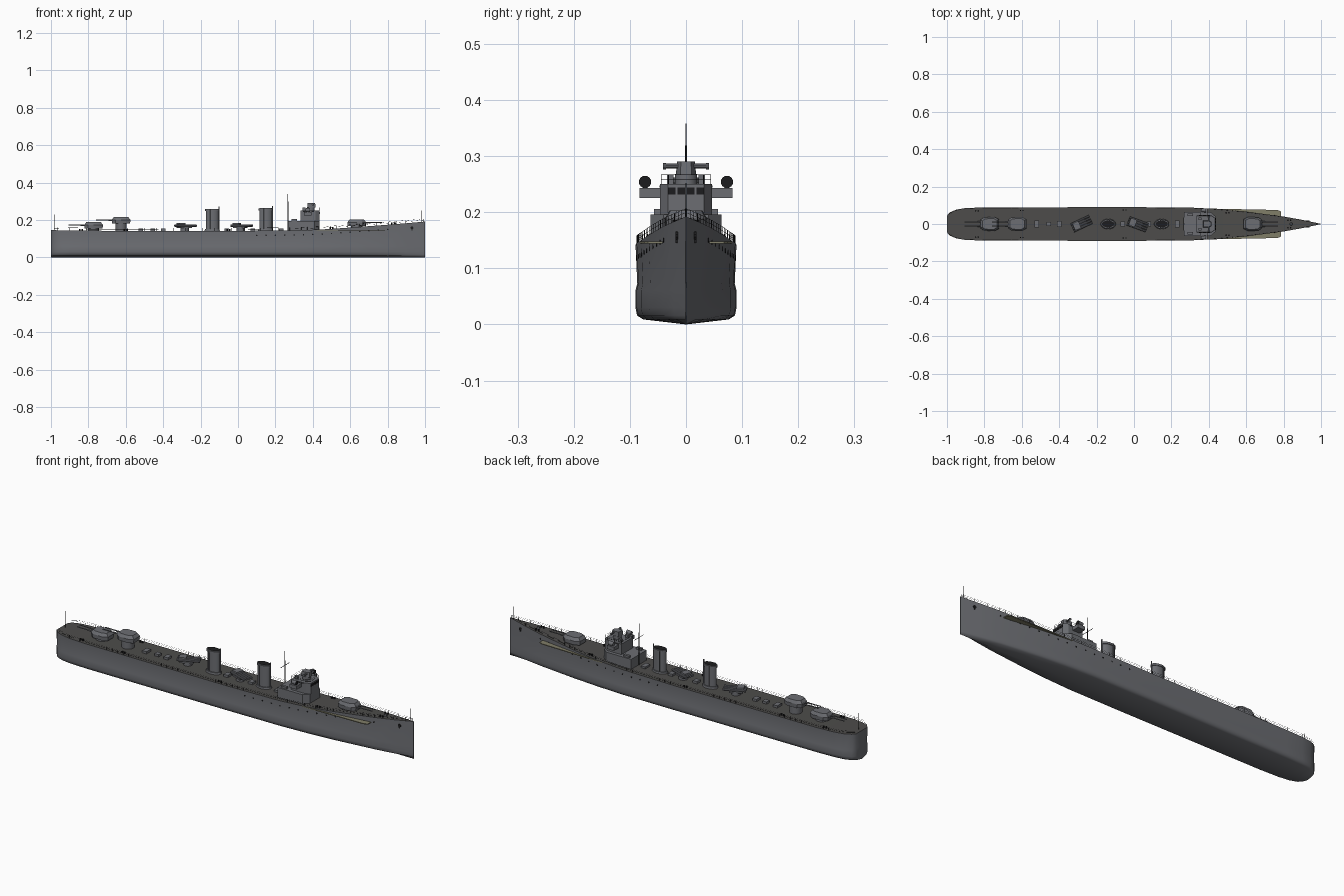
import bpy, bmesh, math
from mathutils import Vector, Matrix

cube = bpy.data.objects.get("Cube")
if cube:
    bpy.data.objects.remove(cube)


def material(name, rgb):
    m = bpy.data.materials.new(name)
    m.use_nodes = True
    m.diffuse_color = (*rgb, 1)
    m.node_tree.nodes["Principled BSDF"].inputs["Base Color"].default_value = (*rgb, 1)
    return m


GREY = material("ship grey", (.15, .155, .17))
DECK = material("deck dark grey", (.075, .073, .07))
BLACK = material("black", (.012, .012, .013))
OLIVE = material("olive plating", (.22, .21, .14))


def finish(bm, name, mats, angle=None):
    bmesh.ops.recalc_face_normals(bm, faces=bm.faces[:])
    me = bpy.data.meshes.new(name)
    bm.to_mesh(me)
    bm.free()
    for m in mats:
        me.materials.append(m)
    ob = bpy.data.objects.new(name, me)
    bpy.context.collection.objects.link(ob)
    if angle:
        bpy.ops.object.select_all(action='DESELECT')
        ob.select_set(True)
        bpy.context.view_layer.objects.active = ob
        bpy.ops.object.shade_smooth_by_angle(angle=math.radians(angle))
    return ob


def add_box(bm, lo, hi):
    lo, hi = Vector(lo), Vector(hi)
    bmesh.ops.create_cube(bm, size=1, matrix=Matrix.Translation((lo + hi) / 2)
                          @ Matrix.Diagonal((*(hi - lo), 1)))


def add_rod(bm, a, b, r, r2=None, seg=8):
    a, b = Vector(a), Vector(b)
    rot = (b - a).to_track_quat('Z', 'Y').to_matrix().to_4x4()
    bmesh.ops.create_cone(bm, cap_ends=True, segments=seg, radius1=r, radius2=r if r2 is None else r2,
                          depth=(b - a).length, matrix=Matrix.Translation((a + b) / 2) @ rot)


def add_prism(bm, pts, z0, z1, taper=1, centre=(0, 0)):
    c = Vector(centre)
    low = [bm.verts.new((p[0], p[1], z0)) for p in pts]
    top = [bm.verts.new((*(c + (Vector(p) - c) * taper), z1)) for p in pts]
    n = len(pts)
    bm.faces.new(low[::-1])
    cap = bm.faces.new(top)
    for i in range(n):
        bm.faces.new((low[i], low[(i + 1) % n], top[(i + 1) % n], top[i]))
    return cap


def mirrored(half):
    return half + [(x, -y) for x, y in reversed(half)]


def ellipse(cx, rx, ry, n=24):
    return [(cx + rx * math.cos(t * math.tau / n), ry * math.sin(t * math.tau / n)) for t in range(n)]


# Hull stations: x, half width, deck height
STATIONS = [(-1, .045, .146), (-.985, .062, .146), (-.95, .077, .145), (-.9, .085, .144), (-.8, .089, .143),
            (0, .09, .142), (.3, .088, .145), (.45, .08, .15), (.6, .066, .16), (.8, .04, .175),
            (.9, .022, .183), (1, .0008, .192)]


def station(x):
    for a, b in zip(STATIONS, STATIONS[1:]):
        if x <= b[0]:
            t = (x - a[0]) / (b[0] - a[0])
            return a[1] + t * (b[1] - a[1]), a[2] + t * (b[2] - a[2])
    return STATIONS[-1][1:]


# Hull lofted through its stations, with the deck as the top faces
bm = bmesh.new()
rings = []
for x, w, d in STATIONS:
    half = [(w, d), (w * .965, .073), (w, .06), (w, .03), (w * .97, .016), (w * .85, .009)]
    section = half + [(0, 0)] + [(-y, z) for y, z in reversed(half)]
    rings.append([bm.verts.new((x, y, z)) for y, z in section])
for a, b in zip(rings, rings[1:]):
    for i in range(len(a)):
        j = (i + 1) % len(a)
        f = bm.faces.new((a[i], a[j], b[j], b[i]))
        f.material_index = 1 if j == 0 else 0
bm.faces.new(rings[0])
bm.faces.new(rings[-1][::-1])
finish(bm, "hull", [GREY, DECK], 50)

# Side ledges under the forecastle
bm = bmesh.new()
for s in (1, -1):
    add_prism(bm, [(.42, s * .06), (.42, s * .082), (.765, s * .075), (.785, s * .068), (.785, s * .03)], .144, .148)
finish(bm, "side_ledges", [OLIVE])

# Deck railing: posts and two wires each side
bm = bmesh.new()
N = 64
for s in (1, -1):
    last = None
    for i in range(N + 1):
        x = -.995 + 1.985 * i / N
        w, d = station(x)
        p = Vector((x, s * max(w - .002, 0), d))
        add_rod(bm, p, p + Vector((0, 0, .015)), .0006, seg=4)
        for h in (.008, .015):
            if last:
                add_rod(bm, last + Vector((0, 0, h)), p + Vector((0, 0, h)), .0004, seg=3)
        last = p
finish(bm, "deck_railing", [BLACK])

# Portholes and anchors
bm = bmesh.new()
for s in (1, -1):
    for i in range(15):
        x = .1 + .05 * i
        w, d = station(x)
        add_rod(bm, (x, s * (w * .99 - .004), d - .025), (x, s * (w * .99 + .001), d - .025), .004, seg=10)
    add_rod(bm, (.93, s * .008, .158), (.93, s * .0185, .158), .008, seg=10)
    add_box(bm, (.927, s * .0155 - .003, .145), (.933, s * .0155 + .003, .16))
finish(bm, "portholes_and_anchors", [BLACK])


# Twin gun mounts
def gun(name, x, z, d, base):
    bm = bmesh.new()
    add_rod(bm, (x, 0, base), (x, 0, z), .03, seg=20)
    plan = [(x + d * px, py) for px, py in mirrored([(.048, .02), (.03, .034), (-.025, .036), (-.048, .024)])]
    add_prism(bm, plan, z, z + .02, 1.04, (x, 0))
    add_prism(bm, [(x + (px - x) * 1.04, py * 1.04) for px, py in plan], z + .02, z + .035, .78, (x, 0))
    for y in (-.011, .011):
        add_rod(bm, (x + d * .035, y, z + .018), (x + d * .07, y, z + .019), .005, .0035)
        add_rod(bm, (x + d * .06, y, z + .019), (x + d * .135, y, z + .02), .003, .0024)
    finish(bm, name, [GREY], 30)


gun("bow_gun", .635, .168, 1, .15)
gun("upper_stern_gun", -.625, .181, -1, .14)
gun("stern_gun", -.772, .154, -1, .14)


# Angled torpedo tube mounts
def tubes(name, x, turn):
    bm = bmesh.new()
    add_rod(bm, (0, 0, .14), (0, 0, .158), .022, seg=16)
    add_box(bm, (-.035, -.026, .158), (.03, .026, .166))
    add_box(bm, (-.04, -.02, .166), (-.005, .02, .184))
    for y in (-.02, -.0067, .0067, .02):
        add_rod(bm, (-.05, y, .17), (.06, y, .17), .0058, seg=10)
    bmesh.ops.transform(bm, verts=bm.verts[:],
                        matrix=Matrix.Translation((x, 0, 0)) @ Matrix.Rotation(math.radians(turn), 4, 'Z'))
    finish(bm, name, [GREY], 30)


tubes("aft_torpedo_tubes", -.285, 25)
tubes("forward_torpedo_tubes", .015, -20)

# Funnels with dark open tops, cap bands and steam pipes
for name, x, h in (("aft_funnel", -.138, .258), ("forward_funnel", .148, .262)):
    bm = bmesh.new()
    add_prism(bm, ellipse(x, .042, .028), .138, .152, .92, (x, 0))
    add_prism(bm, ellipse(x, .034, .02), .15, h)
    add_prism(bm, ellipse(x, .038, .023), h - .01, h)
    mouth = add_prism(bm, ellipse(x, .033, .018), h, h + .002)
    mouth.material_index = 1
    add_rod(bm, (x + .037, 0, .14), (x + .037, 0, h + .014), .003)
    for y in (-.022, .022):
        add_rod(bm, (x - .012, y, .14), (x - .012, y, h), .002, seg=6)
    finish(bm, name, [GREY, BLACK], 40)

# Bridge: lower deckhouse, tower and wings
bm = bmesh.new()
add_prism(bm, mirrored([(.268, .063), (.41, .063), (.437, .04)]), .138, .196)
add_prism(bm, mirrored([(.335, .046), (.415, .046), (.437, .032)]), .19, .25)
for s in (1, -1):
    add_box(bm, (.352, s * .063 - .02, .225), (.392, s * .063 + .02, .243))
    add_box(bm, (.285, s * .05 - .007, .196), (.315, s * .05 + .007, .206))
finish(bm, "bridge", [GREY])

# Bridge windows
bm = bmesh.new()
for i in range(4):
    y = -.0255 + .017 * i
    add_box(bm, (.435, y - .007, .232), (.4385, y + .007, .244))
for s in (1, -1):
    for x in (.348, .37, .392):
        add_box(bm, (x, s * .046 - .001, .244), (x + .014, s * .046 + .001, .248))
finish(bm, "bridge_windows", [BLACK])

# Searchlights on the wings
bm = bmesh.new()
for s in (1, -1):
    add_rod(bm, (.372, s * .073, .243), (.372, s * .073, .25), .004)
    add_rod(bm, (.36, s * .073, .254), (.386, s * .073, .254), .009, .011, 16)
lens = finish(bm, "searchlights", [GREY, BLACK], 40)
for f in lens.data.polygons:
    if f.normal.x > .9:
        f.material_index = 1

# Gun director with crosswise rangefinder
bm = bmesh.new()
add_rod(bm, (.39, 0, .25), (.39, 0, .268), .02, seg=16)
add_prism(bm, mirrored([(.37, .018), (.4, .018), (.415, .01)]), .266, .29, .9, (.39, 0))
add_rod(bm, (.4, -.04, .282), (.4, .04, .282), .0045, seg=10)
for s in (1, -1):
    add_rod(bm, (.4, s * .036, .282), (.4, s * .041, .282), .006, seg=10)
    add_box(bm, (.345, s * .028 - .006, .25), (.36, s * .028 + .006, .266))
finish(bm, "gun_director", [GREY], 30)

# Bridge top railing
bm = bmesh.new()
path = mirrored([(.337, .044), (.375, .044), (.414, .044), (.434, .031)])
for a, b in zip(path, path[1:] + path[:1]):
    add_rod(bm, (*a, .25), (*a, .267), .0007, seg=4)
    for z in (.259, .267):
        add_rod(bm, (*a, z), (*b, z), .0005, seg=4)
finish(bm, "bridge_railing", [BLACK])

# Mast with yard, jackstaff and ensign staff
bm = bmesh.new()
add_rod(bm, (.267, 0, .14), (.267, 0, .3), .003, .002)
add_rod(bm, (.267, 0, .3), (.267, 0, .358), .0015, .001, 6)
add_rod(bm, (.267, -.035, .285), (.267, .035, .285), .0012, seg=6)
add_rod(bm, (.98, 0, .185), (.98, 0, .252), .0012, seg=6)
add_rod(bm, (-.982, 0, .145), (-.982, 0, .23), .0012, seg=6)
finish(bm, "mast_and_staffs", [BLACK])

# Deck fittings: bollards, hatches and capstans
bm = bmesh.new()
for x, y in ((-.84, .07), (-.6, .072), (.83, .02), (.5, .06), (-.05, .075)):
    z = station(x)[1]
    for s in (1, -1):
        for o in (-.007, .007):
            add_rod(bm, (x + o, s * y, z - .003), (x + o, s * y, z + .009), .004)
finish(bm, "bollards", [BLACK], 40)
bm = bmesh.new()
for x, w in ((-.455, .012), (-.4, .016), (-.06, .014), (.08, .014), (.23, .02), (-.52, .018)):
    add_box(bm, (x - .012, -w, .138), (x + .012, w, .154))
add_rod(bm, (.84, 0, .172), (.84, 0, .188), .009, .006, 12)
finish(bm, "deck_hatches", [GREY], 30)
